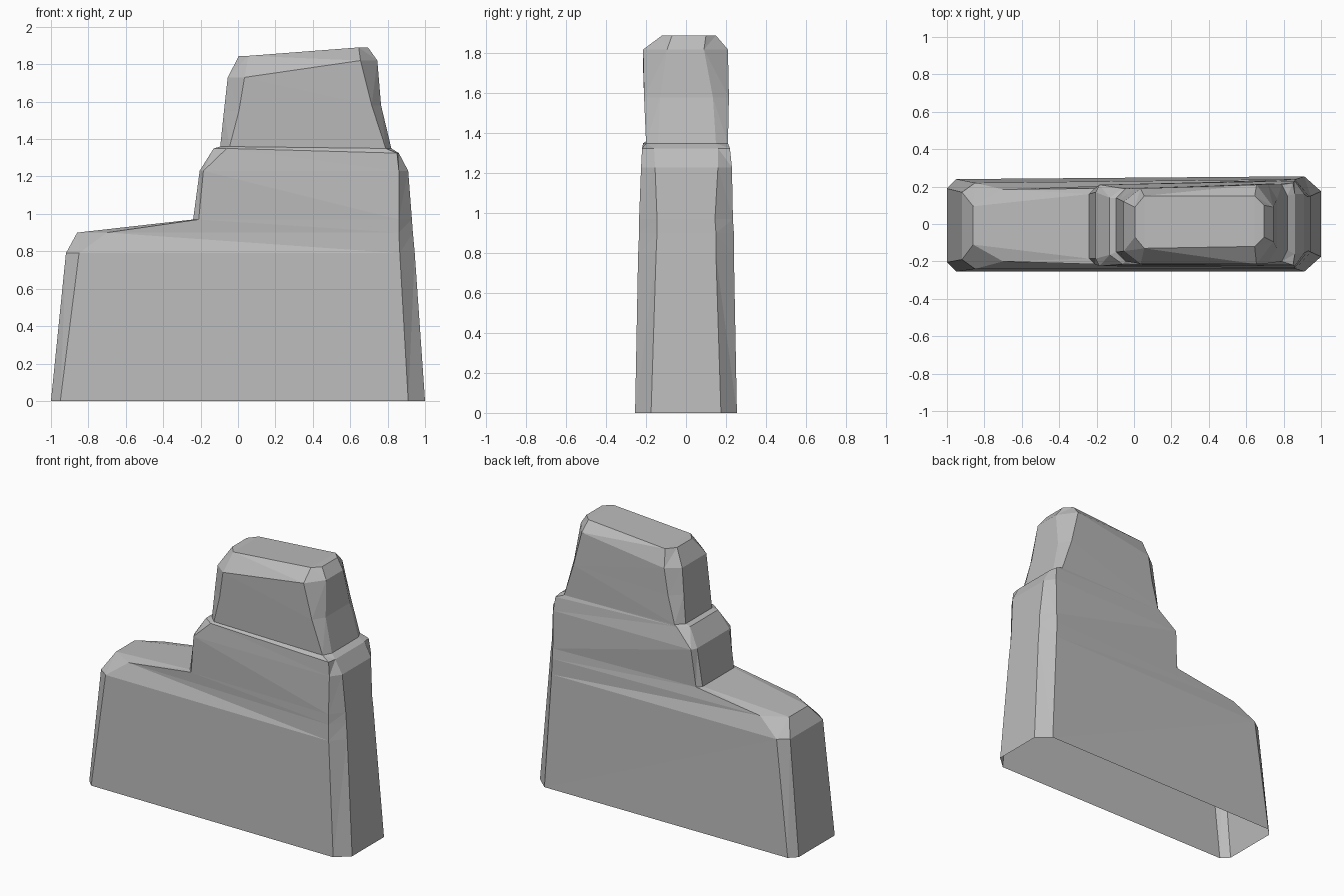
import bpy
import bmesh

# Remove the default cube
cube = bpy.data.objects.get("Cube")
if cube:
    bpy.data.objects.remove(cube, do_unlink=True)

# One plain stone colour
stone = bpy.data.materials.new("grey_stone")
stone.use_nodes = True
colour = (0.5, 0.5, 0.5, 1.0)
stone.diffuse_color = colour
stone.node_tree.nodes["Principled BSDF"].inputs["Base Color"].default_value = colour

# Each level has a low-side end and a tall-side end:
# (outer x, chamfer along x, height, front y, back y, chamfer along y)
LEVELS = [
    # foot of the slab
    ((-1.0, .05, 0, -.255, .24, .05), (1.0, .09, 0, -.255, .255, .08)),
    # shoulder below the shelf
    ((-.92, .07, .79, -.24, .22, .05), (.945, .08, .79, -.24, .24, .09)),
    # shelf rim
    ((-.86, .16, .9, -.2, .185, .09), (.935, .075, .9, -.235, .24, .09)),
    # inner end of the shelf
    ((-.24, .03, .97, -.215, .19, .03), (.93, .07, .97, -.235, .235, .09)),
    # middle step
    ((-.205, .02, 1.23, -.225, .21, .04), (.91, .05, 1.23, -.225, .23, .07)),
    ((-.13, .07, 1.35, -.215, .19, .05), (.86, .01, 1.325, -.22, .22, .06)),
    # foot of the crown, slightly set back
    ((-.095, .05, 1.36, -.2, .19, .05), (.82, .03, 1.35, -.2, .21, .06)),
    # crown walls
    ((-.075, .08, 1.55, -.208, .19, .06), (.765, .05, 1.58, -.21, .215, .08)),
    ((-.055, .09, 1.73, -.215, .19, .07), (.745, .09, 1.82, -.215, .21, .12)),
    # crown rim
    ((.005, .05, 1.845, -.13, .15, .06), (.695, .05, 1.89, -.12, .15, .05)),
]


def end_points(end, inward):
    """Four points around one end, from front to back."""
    x, inset, z, front, back, cut = end
    return [(x + inward * inset, front, z), (x, front + cut, z),
            (x, back - cut, z), (x + inward * inset, back, z)]


def ring(bm, low_end, tall_end):
    """Eight-sided level, anticlockwise from above."""
    points = end_points(tall_end, -1) + end_points(low_end, 1)[::-1]
    return [bm.verts.new(p) for p in points]


# Loft the levels into one faceted slab, open underneath
bm = bmesh.new()
rings = [ring(bm, low, tall) for low, tall in LEVELS]
for lower, upper in zip(rings, rings[1:]):
    count = len(lower)
    for i in range(count):
        j = (i + 1) % count
        bm.faces.new((lower[i], lower[j], upper[j], upper[i]))
bm.faces.new(rings[-1])
bmesh.ops.triangulate(bm, faces=bm.faces[:], quad_method="SHORT_EDGE")

mesh = bpy.data.meshes.new("stepped_rock")
bm.to_mesh(mesh)
bm.free()
mesh.materials.append(stone)
rock = bpy.data.objects.new("stepped_rock", mesh)
bpy.context.collection.objects.link(rock)
